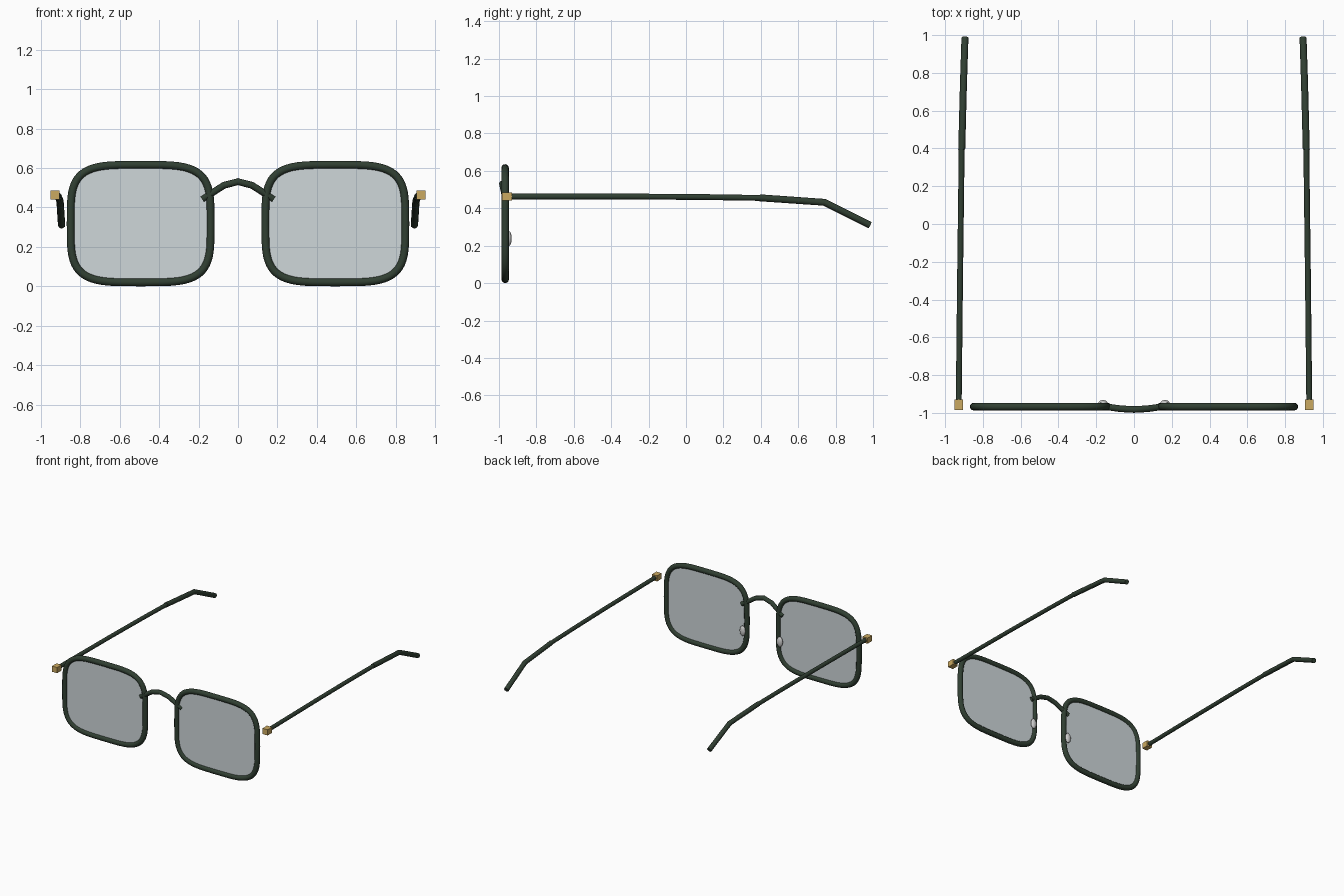
import bpy, math

if "Cube" in bpy.data.objects:
    bpy.data.objects.remove(bpy.data.objects["Cube"])

def material(name, color):
    m = bpy.data.materials.new(name)
    m.diffuse_color = color
    m.use_nodes = True
    m.node_tree.nodes["Principled BSDF"].inputs["Base Color"].default_value = m.diffuse_color
    return m

GREEN = material("dark_green", (0.03, 0.05, 0.032, 1))
GOLD = material("gold", (0.60, 0.40, 0.12, 1))
GLASS = material("glass", (0.62, 0.68, 0.70, 0.35))
PAD = material("pad", (0.75, 0.75, 0.72, 0.7))
FRONT_Y = -0.967

def finish(obj, name, mat, smooth=True):
    obj.name = name
    obj.data.materials.append(mat)
    if smooth:
        bpy.ops.object.shade_smooth_by_angle(angle=math.radians(35))
    return obj

def tube(name, points, radius, mat, closed=False):
    # Round tube swept along a polyline, with capped ends
    curve = bpy.data.curves.new(name, 'CURVE')
    curve.dimensions = '3D'
    curve.bevel_depth = radius
    curve.bevel_resolution = 4
    curve.use_fill_caps = True
    spline = curve.splines.new('POLY')
    spline.points.add(len(points) - 1)
    for p, co in zip(spline.points, points):
        p.co = (*co, 1)
    spline.use_cyclic_u = closed
    obj = bpy.data.objects.new(name, curve)
    bpy.context.collection.objects.link(obj)
    bpy.ops.object.select_all(action='DESELECT')
    bpy.context.view_layer.objects.active = obj
    obj.select_set(True)
    bpy.ops.object.convert(target='MESH')
    return finish(bpy.context.object, name, mat)

def squircle(cx, cz, a, b, y, n=4.0, count=64):
    pts = []
    for i in range(count):
        t = 2 * math.pi * i / count
        c, s = math.cos(t), math.sin(t)
        pts.append((cx + a * math.copysign(abs(c) ** (2 / n), c), y,
                    cz + b * math.copysign(abs(s) ** (2 / n), s)))
    return pts

def lens(name, cx):
    # Thin flat pane reaching the middle of the rim
    n = 64
    front = squircle(cx, 0.318, 0.353, 0.296, FRONT_Y - 0.004)
    back = [(x, y + 0.008, z) for x, y, z in front]
    faces = [list(range(n)), list(range(2 * n - 1, n - 1, -1))]
    faces += [[(i + 1) % n, i, n + i, n + (i + 1) % n] for i in range(n)]
    mesh = bpy.data.meshes.new(name)
    mesh.from_pydata(front + back, [], faces)
    obj = bpy.data.objects.new(name, mesh)
    bpy.context.collection.objects.link(obj)
    finish(obj, name, GLASS, False)

for side, s in (("left", -1), ("right", 1)):
    # Rim and lens
    tube(side + "_rim", squircle(s * 0.494, 0.318, 0.355, 0.298, FRONT_Y),
         0.02, GREEN, True)
    lens(side + "_lens", s * 0.494)

    # Hinge block
    bpy.ops.mesh.primitive_cube_add(size=1, location=(s * 0.928, -0.957, 0.463))
    hinge = bpy.context.object
    hinge.scale = (0.045, 0.056, 0.045)
    finish(hinge, side + "_hinge", GOLD, False)

    # Temple arm and thicker ear tip
    tube(side + "_temple", [(s * 0.928, -0.957, 0.463), (s * 0.921, -0.3, 0.463),
                            (s * 0.916, 0.1, 0.460), (s * 0.912, 0.42, 0.455)],
         0.0155, GREEN)
    tube(side + "_ear_tip", [(s * 0.912, 0.395, 0.456), (s * 0.903, 0.74, 0.432),
                             (s * 0.895, 0.985, 0.310)], 0.0185, GREEN)

    # Nose pad
    bpy.ops.mesh.primitive_uv_sphere_add(segments=20, ring_count=12, radius=1,
                                         location=(s * 0.164, -0.948, 0.238))
    pad = bpy.context.object
    pad.scale = (0.024, 0.016, 0.04)
    finish(pad, side + "_nose_pad", PAD)

# Arched bridge
tube("bridge", [(-0.18, -0.963, 0.442), (-0.072, -0.978, 0.512), (0, -0.982, 0.531),
                (0.072, -0.978, 0.512), (0.18, -0.963, 0.442)], 0.0175, GREEN)
